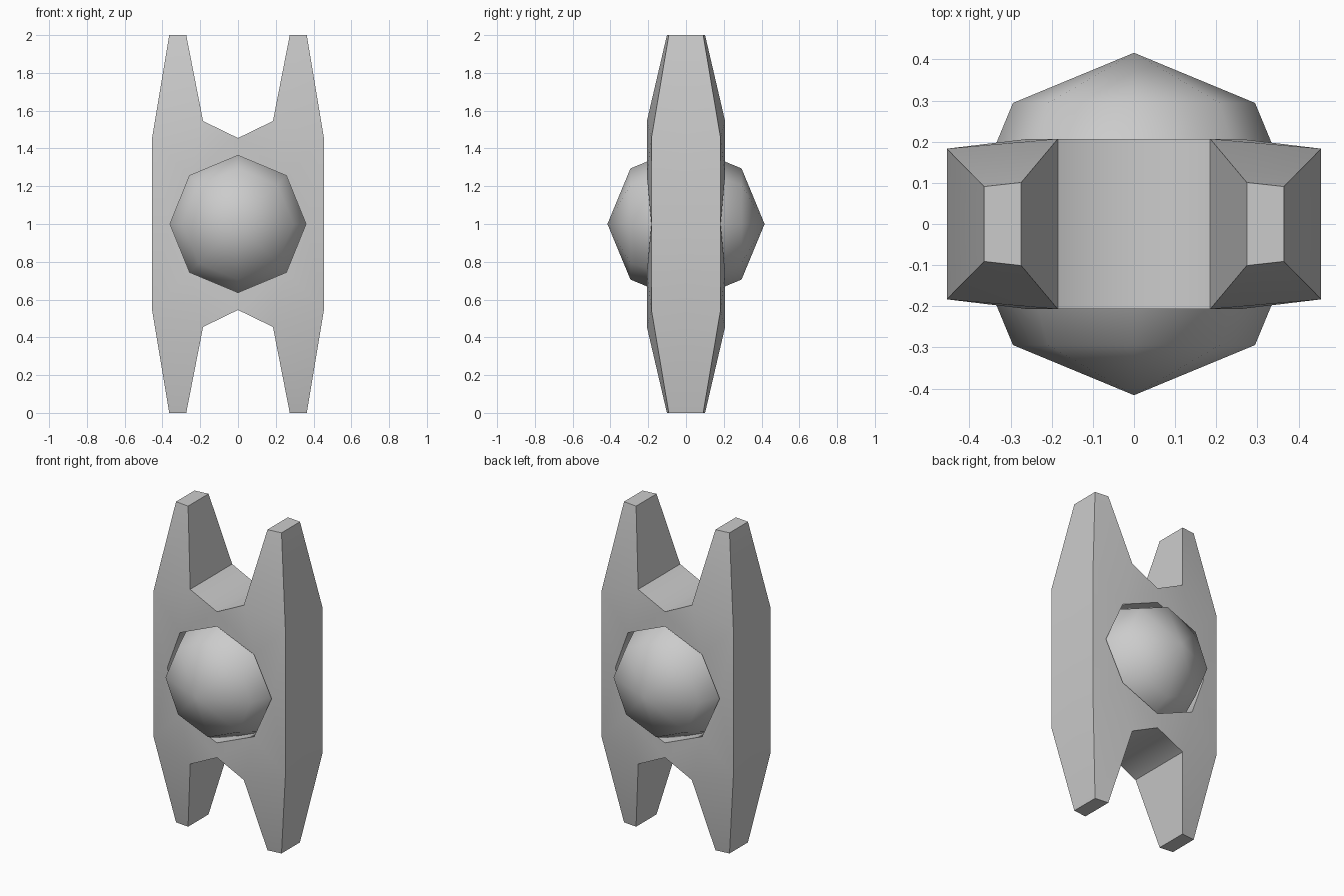
import bpy, bmesh, math

if "Cube" in bpy.data.objects:
    bpy.data.objects.remove(bpy.data.objects["Cube"])

# Body: one eighth of the pronged plate, as (x, depth, height above centre)
pts = {
    "rim_side": (0.36, -0.183, 0), "rim_diag": (0.256, -0.207, 0.256), "rim_top": (0, -0.207, 0.363),
    "notch": (0, -0.207, 0.455), "crotch": (0.185, -0.207, 0.545),
    "tip_in": (0.274, -0.101, 1), "tip_out": (0.364, -0.091, 1),
    "shoulder": (0.455, -0.183, 0.455), "flank": (0.455, -0.183, 0),
}
front_faces = [
    ("rim_side", "flank", "shoulder", "rim_diag"),
    ("rim_diag", "shoulder", "crotch"),
    ("rim_diag", "crotch", "notch", "rim_top"),
    ("crotch", "shoulder", "tip_out", "tip_in"),
]
outline = ["notch", "crotch", "tip_in", "tip_out", "shoulder", "flank"]
hole = ["rim_side", "rim_diag", "rim_top"]

bm = bmesh.new()
front = {k: bm.verts.new(p) for k, p in pts.items()}
mid = {k: bm.verts.new((p[0], 0, p[2])) for k, p in pts.items()}
for f in front_faces:
    bm.faces.new([front[k] for k in f])
for chain in (outline, hole):
    for a, b in zip(chain, chain[1:]):
        bm.faces.new((front[a], front[b], mid[b], mid[a]))

# Mirror across all three planes
for axis in range(3):
    geom = bm.verts[:] + bm.edges[:] + bm.faces[:]
    copy = bmesh.ops.duplicate(bm, geom=geom)["geom"]
    for v in copy:
        if isinstance(v, bmesh.types.BMVert):
            v.co[axis] *= -1
    bmesh.ops.reverse_faces(bm, faces=[f for f in copy if isinstance(f, bmesh.types.BMFace)])
    bmesh.ops.remove_doubles(bm, verts=bm.verts[:], dist=0.0005)
bmesh.ops.recalc_face_normals(bm, faces=bm.faces[:])
mesh = bpy.data.meshes.new("pronged_plate")
bm.to_mesh(mesh)
bm.free()
plate = bpy.data.objects.new("pronged_plate", mesh)
plate.location.z = 1
bpy.context.collection.objects.link(plate)
bpy.context.view_layer.objects.active = plate
plate.select_set(True)
bpy.ops.object.shade_smooth_by_angle(angle=math.radians(52.4))
plate.select_set(False)

# Orb: eight-sided low-poly ball, pole facing front, seated in the hole
bpy.ops.mesh.primitive_uv_sphere_add(segments=8, ring_count=4, radius=0.416,
                                     location=(0, 0, 1), rotation=(math.pi / 2, 0, 0))
orb = bpy.context.object
orb.name = "centre_orb"
bpy.ops.object.shade_smooth()
